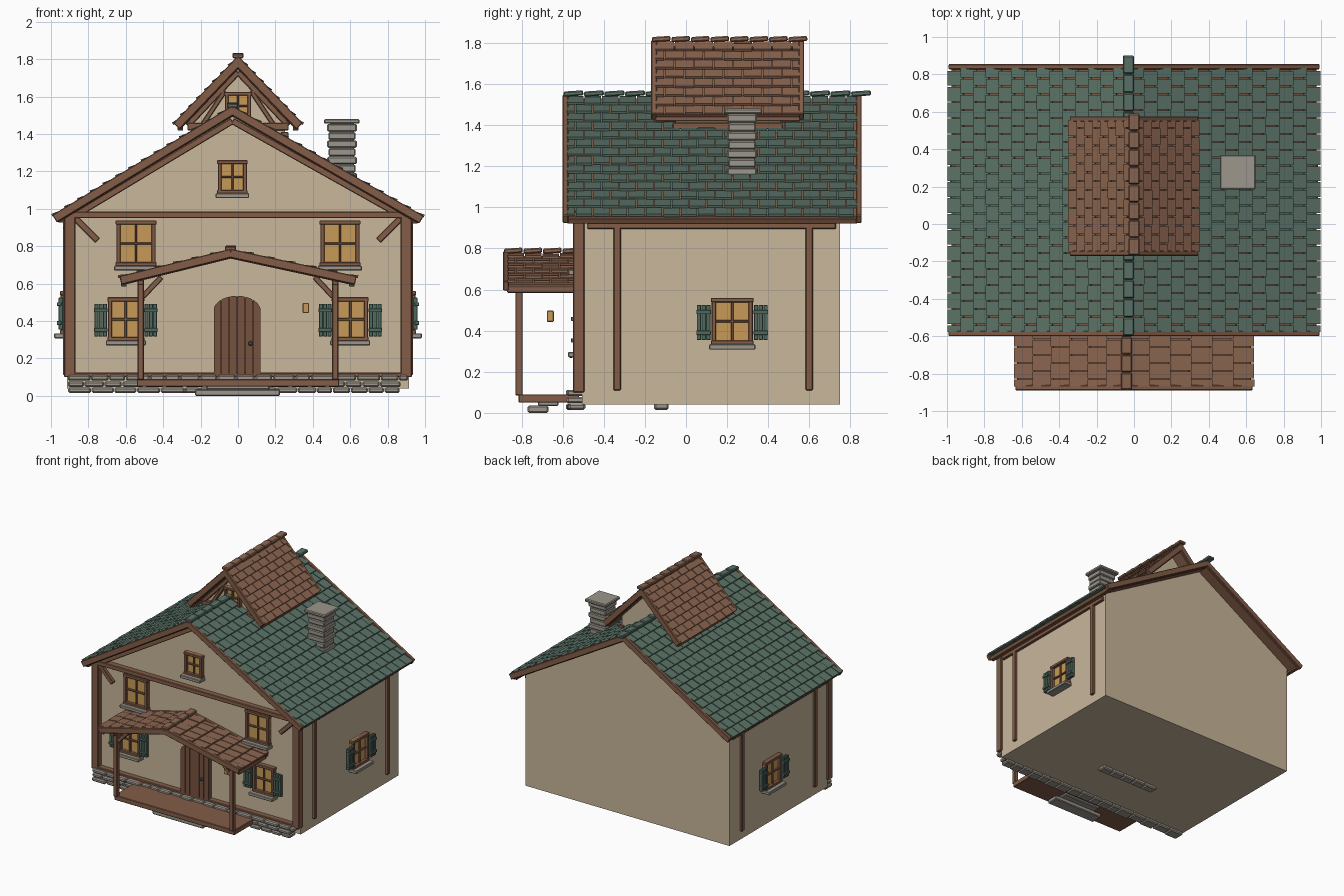
import bpy, bmesh, math, random
from mathutils import Matrix, Vector

random.seed(4)
if "Cube" in bpy.data.objects:
    bpy.data.objects.remove(bpy.data.objects["Cube"])


def material(name, code):
    rgb = [int(code[i:i + 2], 16) / 255 for i in (0, 2, 4)]
    col = [c / 12.92 if c < 0.04 else ((c + 0.055) / 1.055) ** 2.4 for c in rgb] + [1]
    m = bpy.data.materials.new(name)
    m.use_nodes = True
    m.diffuse_color = col
    bsdf = m.node_tree.nodes["Principled BSDF"]
    bsdf.inputs["Base Color"].default_value = col
    bsdf.inputs["Roughness"].default_value = 0.9
    return m


plaster = material("plaster", "C8B79B")
timber = material("timber", "835D48")
green_tile = material("green_tile", "5B7367")
brown_tile = material("brown_tile", "8B6550")
door_wood = material("door_wood", "77523F")
stone = material("stone", "9C968C")
glass = material("amber_glass", "C79A58")
shutter_green = material("shutter_green", "4F695E")
iron = material("dark_iron", "3C4842")


def finish(name, mat, bm, bevel=0.0):
    bmesh.ops.recalc_face_normals(bm, faces=bm.faces)
    me = bpy.data.meshes.new(name)
    bm.to_mesh(me)
    bm.free()
    me.materials.append(mat)
    ob = bpy.data.objects.new(name, me)
    bpy.context.scene.collection.objects.link(ob)
    if bevel:
        mod = ob.modifiers.new("bevel", "BEVEL")
        mod.width = bevel
        mod.segments = 1


def box(x0, x1, y0, y1, z0, z1):
    return Matrix.LocRotScale(Vector(((x0 + x1) / 2, (y0 + y1) / 2, (z0 + z1) / 2)), None,
                              Vector((x1 - x0, y1 - y0, z1 - z0)))


def beam(p, q, w, d, up=(0, 0, 1)):
    """Box from p to q, w wide sideways and d thick along up."""
    p, q = Vector(p), Vector(q)
    a = (q - p).normalized()
    side = Vector(up).cross(a).normalized()
    rot = Matrix((a, side, a.cross(side))).transposed()
    return Matrix.LocRotScale((p + q) / 2, rot, Vector(((q - p).length, w, d)))


def build(name, mat, boxes, bevel=0.004):
    bm = bmesh.new()
    for m in boxes:
        bmesh.ops.create_cube(bm, size=1, matrix=m)
    finish(name, mat, bm, bevel)


def add_prism(bm, pts, y0, y1):
    face = bm.faces.new([bm.verts.new((x, y0, z)) for x, z in pts])
    new = bmesh.ops.extrude_face_region(bm, geom=[face])["geom"]
    bmesh.ops.translate(bm, vec=(0, y1 - y0, 0),
                        verts=[v for v in new if isinstance(v, bmesh.types.BMVert)])


def prism(name, mat, pts, y0, y1):
    bm = bmesh.new()
    add_prism(bm, pts, y0, y1)
    finish(name, mat, bm)


def roof(name, mat, ridge, eaves, y0, y1, rows, tile_w, cap_y1):
    """Two tiled slopes with boards, edge trim and ridge caps."""
    wood, tiles, caps = [], [], []
    top = Vector((ridge[0], 0, ridge[1]))
    for ex, ez in eaves:
        low = Vector((ex, 0, ez))
        slope = low - top
        n = Vector((-slope.z, 0, slope.x)).normalized()
        if n.z < 0:
            n = -n
        at = lambda t, off, y: top + slope * t + n * off + Vector((0, y, 0))
        mid = (y0 + y1) / 2
        wood.append(beam(at(0, -0.03, mid), at(1, -0.03, mid), y1 - y0 - 0.03, 0.03, n))
        for y in (y0 + 0.014, y1 - 0.014):
            wood.append(beam(at(0, -0.017, y), at(1.005, -0.017, y), 0.028, 0.046, n))
        wood.append(beam(at(0.98, -0.035, y0 + 0.02), at(0.98, -0.035, y1 - 0.02), 0.03, 0.04))
        for r in range(rows):
            y = y0 + 0.022 - (r % 2) * tile_w / 2
            while y < y1 - 0.03:
                a, b = max(y, y0 + 0.022), min(y + tile_w - 0.006, y1 - 0.022)
                if b - a > 0.01:
                    j, c = random.uniform(-0.002, 0.002), (a + b) / 2
                    tiles.append(beam(at(r / rows, j - 0.01, c), at((r + 1.1) / rows, j + 0.006, c),
                                      b - a, 0.012, n))
                y += tile_w
    count = round((cap_y1 - y0) / 0.1)
    step = (cap_y1 - y0) / count
    for i in range(count):
        y = y0 + i * step
        caps.append(beam((ridge[0], y + 0.004, ridge[1] + 0.006), (ridge[0], y + step, ridge[1] + 0.012),
                         0.06, 0.025))
    build(name + "_boards", timber, wood)
    build(name + "_tiles", mat, tiles, 0)
    build(name + "_ridge_caps", mat, caps, 0.006)


# Walls and roofs
prism("house_walls", plaster, [(-0.915, 0.04), (0.915, 0.04), (0.915, 0.955), (-0.03, 1.495), (-0.915, 0.955)],
      -0.505, 0.75)
roof("main_roof", green_tile, (-0.03, 1.545), [(-0.985, 0.965), (0.985, 0.96)], -0.6, 0.855, 14, 0.085, 0.9)
prism("dormer_walls", plaster, [(-0.25, 1.2), (0.25, 1.2), (0.25, 1.485), (0, 1.745), (-0.25, 1.485)], -0.05, 0.46)
roof("dormer_roof", brown_tile, (0, 1.81), [(-0.34, 1.455), (0.34, 1.455)], -0.17, 0.575, 8, 0.095, 0.59)
roof("porch_roof", brown_tile, (-0.04, 0.78), [(-0.63, 0.635), (0.63, 0.635)], -0.89, -0.51, 6, 0.085, -0.51)

# Timber frame, mirrored left and right
F = -0.528
frame = [box(-0.93, 0.93, -0.55, -0.5, 0.95, 0.985), box(-0.9, 0.9, -0.55, -0.5, 0.1, 0.125)]
dormer = [box(-0.27, 0.27, -0.08, -0.04, 1.42, 1.46)]
porch = [box(-0.54, 0.54, -0.815, -0.52, 0.05, 0.09)]
for s in (-1, 1):
    frame += [box(s * 0.9 - 0.03, s * 0.9 + 0.03, -0.55, -0.495, 0.1, 0.97),
              beam((s * 0.87, F, 0.95), (s * 0.75, F, 0.83), 0.035, 0.03, (0, 1, 0)),
              beam((-0.03, F, 1.47), (s * 0.87, F, 0.965), 0.035, 0.04, (0, 1, 0)),
              box(s * 0.92 - 0.015, s * 0.92 + 0.015, -0.48, 0.73, 0.895, 0.928)]
    frame += [box(s * 0.92 - 0.015, s * 0.92 + 0.015, y - 0.018, y + 0.018, 0.11, 0.95) for y in (-0.335, 0.6)]
    dormer += [box(s * 0.25 - 0.02, s * 0.25 + 0.02, -0.065, 0.47, 1.38, 1.412),
               beam((0, -0.06, 1.73), (s * 0.27, -0.06, 1.445), 0.03, 0.03, (0, 1, 0)),
               beam((s * 0.07, -0.06, 1.63), (s * 0.19, -0.06, 1.45), 0.025, 0.03, (0, 1, 0))]
    porch += [box(s * 0.52 - 0.017, s * 0.52 + 0.017, -0.83, -0.795, 0.085, 0.61),
              box(s * 0.52 - 0.017, s * 0.52 + 0.017, -0.87, -0.5, 0.592, 0.625),
              beam((s * 0.51, -0.81, 0.53), (s * 0.41, -0.81, 0.635), 0.03, 0.03, (0, 1, 0))]
build("wall_timbers", timber, frame)
build("dormer_timbers", timber, dormer)
build("porch_frame", timber, porch)

# Windows, each in a local frame whose outward side is -y
frames, panes, sills, shutters = [], [], [], []


def window(at, turn, w, h, shutter=False, sill=True):
    m = Matrix.Translation(at) @ Matrix.Rotation(math.radians(turn), 4, "Z")
    a, b, t = w / 2, h / 2, min(0.022, w * 0.13)
    panes.append(m @ box(-a, a, -0.012, 0.01, -b, b))
    for s in (-1, 1):
        frames.append(m @ box(s * (a - t / 2) - t / 2, s * (a - t / 2) + t / 2, -0.035, 0.01, -b, b))
        frames.append(m @ box(-a - 0.004, a + 0.004, -0.037, 0.01, s * (b - t / 2) - t / 2, s * (b - t / 2) + t / 2))
        if shutter:
            for k in range(3):
                x = s * (a + 0.016 + 0.023 * k)
                shutters.append(m @ box(x - 0.0105, x + 0.0105, -0.045, -0.02, -b + 0.025, b - 0.035))
            x = s * (a + 0.039)
            for z in (-b + 0.06, b - 0.07):
                shutters.append(m @ box(x - 0.036, x + 0.036, -0.054, -0.03, z - 0.01, z + 0.01))
    frames.append(m @ box(-0.006, 0.006, -0.026, 0.01, -b, b))
    frames.append(m @ box(-a, a, -0.026, 0.01, -0.006, 0.006))
    if sill:
        sills.append(m @ box(-a - 0.012, a + 0.012, -0.068, 0.01, -b - 0.022, -b + 0.004))


for s in (-1, 1):
    window((s * 0.545, -0.505, 0.815), 0, 0.21, 0.245)
    window((s * 0.6, -0.505, 0.41), 0, 0.19, 0.235, True)
    window((s * 0.915, 0.225, 0.445), s * 90, 0.2, 0.23, True)
window((-0.03, -0.505, 1.17), 0, 0.155, 0.18)
window((0, -0.05, 1.55), 0, 0.14, 0.15, sill=False)
build("window_frames", timber, frames, 0.003)
build("window_panes", glass, panes, 0)
build("window_sills", stone, sills)
build("shutters", shutter_green, shutters, 0.002)

# Arched plank door with knob
arch = lambda x: 0.45 + 0.085 * math.sqrt(max(0, 1 - (x / 0.128) ** 2))


def plank(x0, x1, drop):
    curve = [x1 + (x0 - x1) * i / 6 for i in range(7)]
    return [(x0 - 0.005, 0.1), (x1 - 0.005, 0.1)] + [(x - 0.005, arch(x) - drop) for x in curve]


bm = bmesh.new()
add_prism(bm, plank(-0.122, 0.122, 0.005), -0.535, -0.5)
for i in range(6):
    x = -0.126 + i * 0.042
    add_prism(bm, plank(x + 0.002, x + 0.04, 0), -0.55, -0.53)
finish("door_planks", door_wood, bm)
bm = bmesh.new()
bmesh.ops.create_uvsphere(bm, u_segments=10, v_segments=6, radius=0.013,
                          matrix=Matrix.Translation((0.067, -0.56, 0.28)))
finish("door_knob", iron, bm)
build("porch_lantern", glass, [box(0.345, 0.38, -0.677, -0.643, 0.443, 0.497)])

# Stone footing, inner footing row, steps and chimney
stones = []
for row, z in enumerate((0.015, 0.048, 0.081)):
    x = -0.91
    while x < 0.86:
        w = min(random.uniform(0.08, 0.13), 0.91 - x)
        d = random.uniform(0, 0.015)
        stones.append(box(x + 0.002, x + w - 0.002, -0.585 + d, -0.49, z, z + 0.03))
        x += w
for i in range(5):
    stones.append(box(-0.3 + i * 0.108, -0.2 + i * 0.108, -0.155, -0.085, 0.015, 0.05))
build("footing_stones", stone, stones, 0.008)
build("steps", stone, [box(-0.23, 0.225, -0.77, -0.67, 0, 0.035), box(-0.17, 0.17, -0.72, -0.62, 0.033, 0.056)], 0.006)
chimney = [box(0.46, 0.65, 0.185, 0.37, 1.455, 1.48), box(0.49, 0.62, 0.215, 0.335, 1.1, 1.46)]
for i in range(7):
    e, z = (i % 2) * 0.006, 1.15 + i * 0.0436
    chimney.append(box(0.477 + e, 0.635 - e, 0.2 + e, 0.345 - e, z + 0.002, z + 0.0415))
build("chimney", stone, chimney, 0.006)
